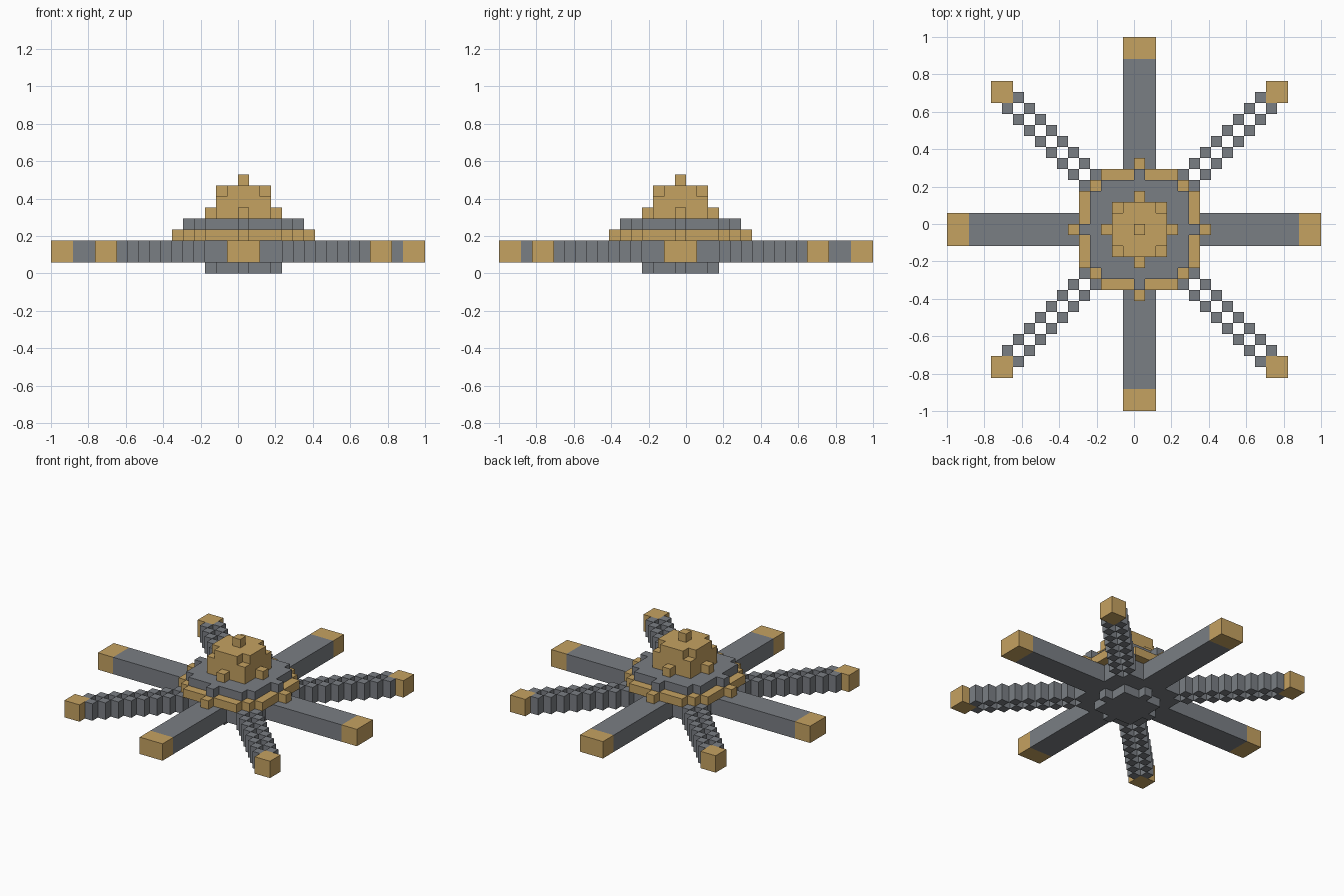
import bpy, bmesh

if "Cube" in bpy.data.objects:
    bpy.data.objects.remove(bpy.data.objects["Cube"])

V = 1 / 17  # voxel size; cell (0, 0) spans x 0..V, y -V..0

gold = bpy.data.materials.new("gold")
gold.diffuse_color = (0.56, 0.36, 0.12, 1)
gold.use_nodes = True
gold.node_tree.nodes["Principled BSDF"].inputs["Base Color"].default_value = gold.diffuse_color
slate = bpy.data.materials.new("slate")
slate.diffuse_color = (0.195, 0.21, 0.23, 1)
slate.use_nodes = True
slate.node_tree.nodes["Principled BSDF"].inputs["Base Color"].default_value = slate.diffuse_color


def layer(name, cells, k0, k1, mat=slate):
    """Prism over a set of grid cells between voxel levels k0 and k1."""
    cells = set(cells)
    bm = bmesh.new()

    def face(*pts):
        bm.faces.new([bm.verts.new((x * V, (y - 1) * V, z * V)) for x, y, z in pts])

    for i, j in sorted(cells):
        a, b, c, d = (i, j), (i + 1, j), (i + 1, j + 1), (i, j + 1)
        face(*[(*p, k1) for p in (a, b, c, d)])
        face(*[(*p, k0) for p in (d, c, b, a)])
        # outer walls only where there is no neighbour
        for p, q, n in ((a, b, (i, j - 1)), (b, c, (i + 1, j)),
                        (c, d, (i, j + 1)), (d, a, (i - 1, j))):
            if n not in cells:
                face((*p, k0), (*q, k0), (*q, k1), (*p, k1))
    me = bpy.data.meshes.new(name)
    bm.to_mesh(me)
    bm.free()
    me.materials.append(mat)
    ob = bpy.data.objects.new(name, me)
    bpy.context.collection.objects.link(ob)
    return ob


def disc(r2):
    return [(i, j) for i in range(-7, 8) for j in range(-7, 8) if i * i + j * j <= r2]


def rect(i0, i1, j0, j1):
    return [(i, j) for i in range(i0, i1 + 1) for j in range(j0, j1 + 1)]


# central stacked hub and dome
layer("base_disc", disc(9), 0, 1)
layer("hub", disc(25), 1, 3)
layer("hub_ring", disc(36), 3, 4, gold)
layer("hub_top", disc(25), 4, 5)
layer("dome_lower", disc(9), 5, 6, gold)
layer("dome_middle", disc(8), 6, 7, gold)
layer("dome_upper", disc(5), 7, 8, gold)
layer("dome_knob", [(0, 0)], 8, 9, gold)

# straight arms with gold tips
for name, arm, tip in (
        ("left", rect(-15, -5, -1, 1), rect(-17, -16, -1, 1)),
        ("right", rect(5, 14, -1, 1), rect(15, 16, -1, 1)),
        ("front", rect(-1, 1, -14, -5), rect(-1, 1, -16, -15)),
        ("back", rect(-1, 1, 5, 15), rect(-1, 1, 16, 17))):
    layer(name + "_arm", arm, 1, 3)
    layer(name + "_tip", tip, 1, 3, gold)

# diagonal arms: two parallel staircases of cells, with gold tips
for sx, nx in ((-1, "left"), (1, "right")):
    for sy, ny in ((-1, "front"), (1, "back")):
        stairs = [(sx * (n + a), sy * (n + 1 - a)) for n in range(4, 12) for a in (0, 1)]
        tip = [(sx * i, sy * j) for i, j in rect(12, 13, 12, 13)]
        layer(f"{ny}_{nx}_diagonal_arm", stairs, 1, 3)
        layer(f"{ny}_{nx}_diagonal_tip", tip, 1, 3, gold)
